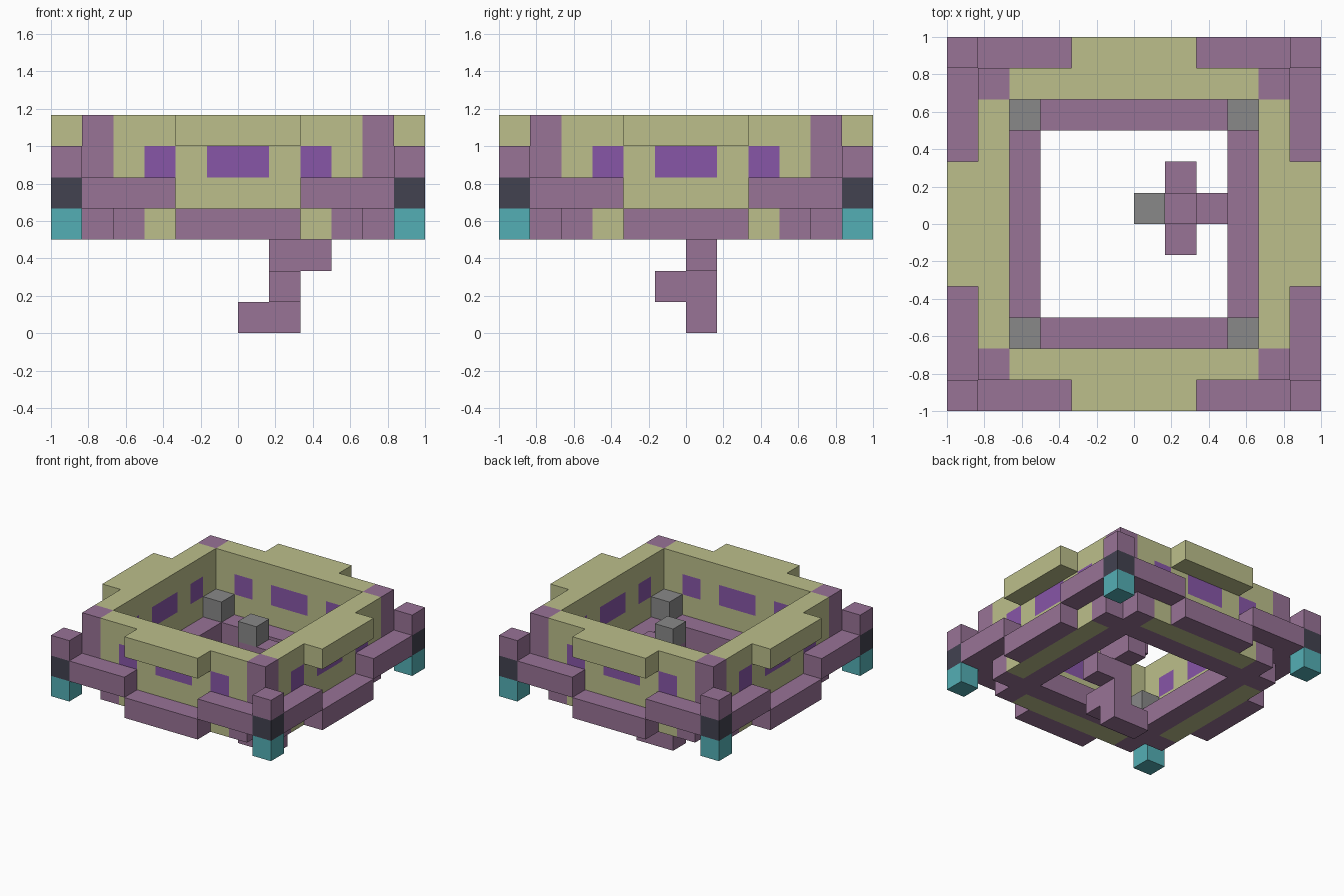
import bpy, bmesh
from math import pi
from mathutils import Matrix, Vector

if "Cube" in bpy.data.objects:
    bpy.data.objects.remove(bpy.data.objects["Cube"], do_unlink=True)

U = 1 / 6  # size of one block


def material(name, rgb):
    lin = [(c / 255 / 12.92 if c < 11 else ((c / 255 + 0.055) / 1.055) ** 2.4) for c in rgb]
    m = bpy.data.materials.new(name)
    m.use_nodes = True
    m.diffuse_color = (*lin, 1)
    m.node_tree.nodes["Principled BSDF"].inputs["Base Color"].default_value = (*lin, 1)
    return m


cream = material("cream", (188, 191, 139))
mauve = material("mauve", (152, 115, 150))
violet = material("violet", (135, 86, 167))
dark = material("dark_slate", (66, 66, 80))
teal = material("teal", (84, 175, 181))
grey = material("grey", (137, 137, 137))


def part(name, mat, *boxes, turn=0):
    """Boxes given as (low corner, high corner) in block units, turned about z."""
    bm = bmesh.new()
    for lo, hi in boxes:
        lo, hi = Vector(lo) * U, Vector(hi) * U
        bmesh.ops.create_cube(bm, size=1, matrix=Matrix.Rotation(turn, 4, 'Z')
                              @ Matrix.Translation((lo + hi) / 2)
                              @ Matrix.Diagonal((*(hi - lo), 1)))
    me = bpy.data.meshes.new(name)
    bm.to_mesh(me)
    bm.free()
    me.materials.append(mat)
    ob = bpy.data.objects.new(name, me)
    bpy.context.collection.objects.link(ob)


def row(y, z, *spans, top=None):
    """Boxes one block deep along x at a given depth and height."""
    return [((a, y, z), (b, y + 1, top or z + 1)) for a, b in spans]


for i, side in enumerate(("front", "left", "back", "right")):
    t = i * pi / 2
    # Wall with windows
    part(side + "_wall", cream,
         *row(-5, 3, (-3, 3)), *row(-5, 4, (-4, 4)),
         *row(-5, 5, (-4, -3), (-2, -1), (1, 2), (3, 4)),
         *row(-5, 6, (-4, 4)), turn=t)
    part(side + "_windows", violet, *row(-5, 5, (-3, -2), (-1, 1), (2, 3)), turn=t)
    part(side + "_wall_feet", mauve, *row(-5, 3, (-4, -3), (3, 4)), turn=t)
    # Outer trim
    part(side + "_overhang", cream, *row(-6, 6, (-2, 2)), turn=t)
    part(side + "_low_trim", mauve, *row(-6, 3, (-2, 2)), turn=t)
    part(side + "_mid_trim", mauve, *row(-6, 4, (-5, -2), (2, 5)), turn=t)
    # Inner ledge and its corner block
    part(side + "_ledge", mauve, *row(-4, 3, (-4, 3)), turn=t)
    part(side + "_ledge_block", grey, *row(-4, 4, (-4, -3)), turn=t)
    # Corner post and hanging lantern column
    part(side + "_corner_post", mauve, *row(-5, 4, (-5, -4), top=7), turn=t)
    part(side + "_column_cap", mauve, *row(-6, 5, (-6, -5)), turn=t)
    part(side + "_column_neck", dark, *row(-6, 4, (-6, -5)), turn=t)
    part(side + "_column_lamp", teal, *row(-6, 3, (-6, -5)), turn=t)

# Branching stalk in the middle
part("stalk", mauve, *row(0, 0, (1, 2), top=5))
part("stalk_branches", mauve,
     *row(0, 0, (0, 1)), *row(-1, 1, (1, 2)), *row(0, 2, (2, 3)),
     *row(1, 3, (1, 2)), *row(0, 4, (0, 1)))
part("stalk_bud", grey, *row(0, 5, (0, 1)))
